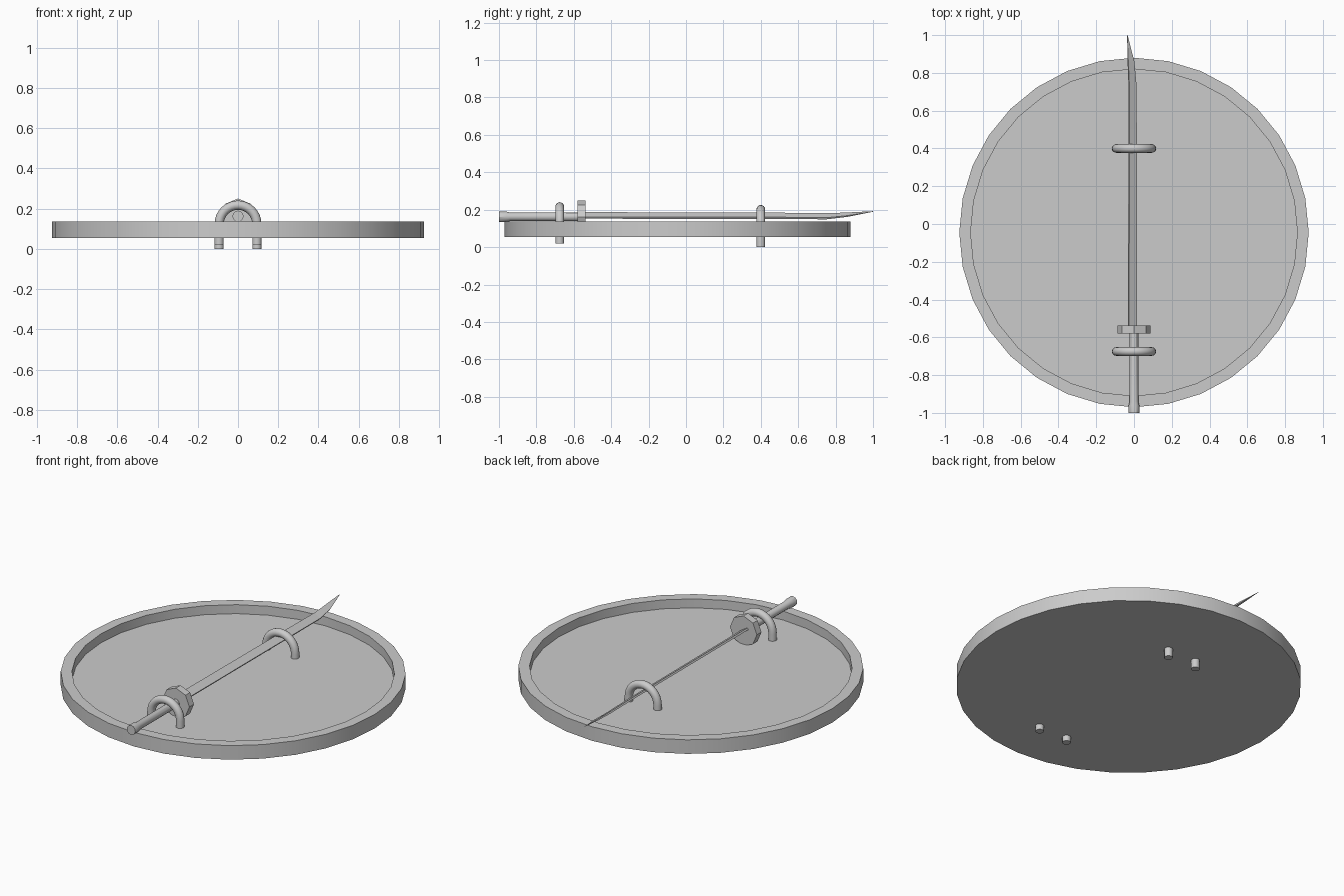
import bpy, bmesh, math
from mathutils import Vector

cube = bpy.data.objects.get("Cube")
if cube:
    bpy.data.objects.remove(cube, do_unlink=True)

GREY = (0.6, 0.6, 0.6, 1)
mat = bpy.data.materials.new("plain grey")
mat.use_nodes = True
mat.diffuse_color = GREY
mat.node_tree.nodes["Principled BSDF"].inputs["Base Color"].default_value = GREY


def loft(name, rings, smooth=True):
    """Skin a list of equal-length point rings and cap both ends."""
    bm = bmesh.new()
    rows = [[bm.verts.new(p) for p in ring] for ring in rings]
    n = len(rows[0])
    for a, b in zip(rows, rows[1:]):
        for i in range(n):
            j = (i + 1) % n
            bm.faces.new((a[i], a[j], b[j], b[i]))
    bm.faces.new(rows[0][::-1])
    bm.faces.new(rows[-1])
    bmesh.ops.recalc_face_normals(bm, faces=bm.faces)
    mesh = bpy.data.meshes.new(name)
    bm.to_mesh(mesh)
    bm.free()
    mesh.materials.append(mat)
    obj = bpy.data.objects.new(name, mesh)
    bpy.context.collection.objects.link(obj)
    if smooth:
        bpy.ops.object.select_all(action="DESELECT")
        obj.select_set(True)
        bpy.context.view_layer.objects.active = obj
        bpy.ops.object.shade_smooth_by_angle(angle=math.radians(30))
    return obj


def circle(center, radius, u, v, n):
    """Ring of n points around center in the plane of u and v."""
    c, u, v = Vector(center), Vector(u), Vector(v)
    return [c + radius * (math.cos(t) * u + math.sin(t) * v)
            for t in (2 * math.pi * i / n for i in range(n))]


X, Y, Z = Vector((1, 0, 0)), Vector((0, 1, 0)), Vector((0, 0, 1))

# Shallow round tray with a raised rim
tray_profile = [(0.925, 0.053), (0.925, 0.136), (0.865, 0.136), (0.865, 0.083)]
loft("tray", [circle((0, -0.045, z), r, X, Y, 32) for r, z in tray_profile])


# Two arched holders whose legs pass down through the tray
def holder(name, y, bottom, top):
    arch, tube = 0.094, 0.023
    spring = top - arch - tube
    rings = [circle((arch, y, bottom), tube, X, Y, 16)]
    for i in range(17):
        a = math.pi * i / 16
        out = Vector((math.cos(a), 0, math.sin(a)))
        rings.append(circle(Vector((0, y, spring)) + arch * out, tube, out, Y, 16))
    rings.append(circle((-arch, y, bottom), tube, -X, Y, 16))
    loft(name, rings)


holder("back_holder", 0.4, 0.0, 0.225)
holder("front_holder", -0.675, 0.02, 0.24)

# Sword grip with a flared pommel, and an octagonal guard
AXIS = 0.162
grip = [(-1.0, 0.028), (-0.96, 0.028), (-0.94, 0.023), (-0.55, 0.023)]
loft("grip", [circle((0, y, AXIS), r, X, Z, 12) for y, r in grip])
loft("guard", [circle((0, y, AXIS), 0.088, X, Z, 8) for y in (-0.58, -0.537)], False)

# Thin tilted blade: y, spine x and z, cutting edge x and z, thickness
stations = [(-0.55, -0.026, 0.187, 0.016, 0.162, 0.012),
            (0.5, -0.024, 0.184, 0.015, 0.160, 0.011),
            (0.75, -0.025, 0.181, 0.012, 0.157, 0.010),
            (0.86, -0.030, 0.185, 0.002, 0.168, 0.008),
            (1.0, -0.036, 0.192, -0.034, 0.190, 0.001)]
blade = []
for y, sx, sz, ex, ez, t in stations:
    spine, edge = Vector((sx, y, sz)), Vector((ex, y, ez))
    back = Vector((-0.5, 0, -0.85)) * t
    blade.append([spine, edge, edge + back, spine + back])
loft("blade", blade, False)
